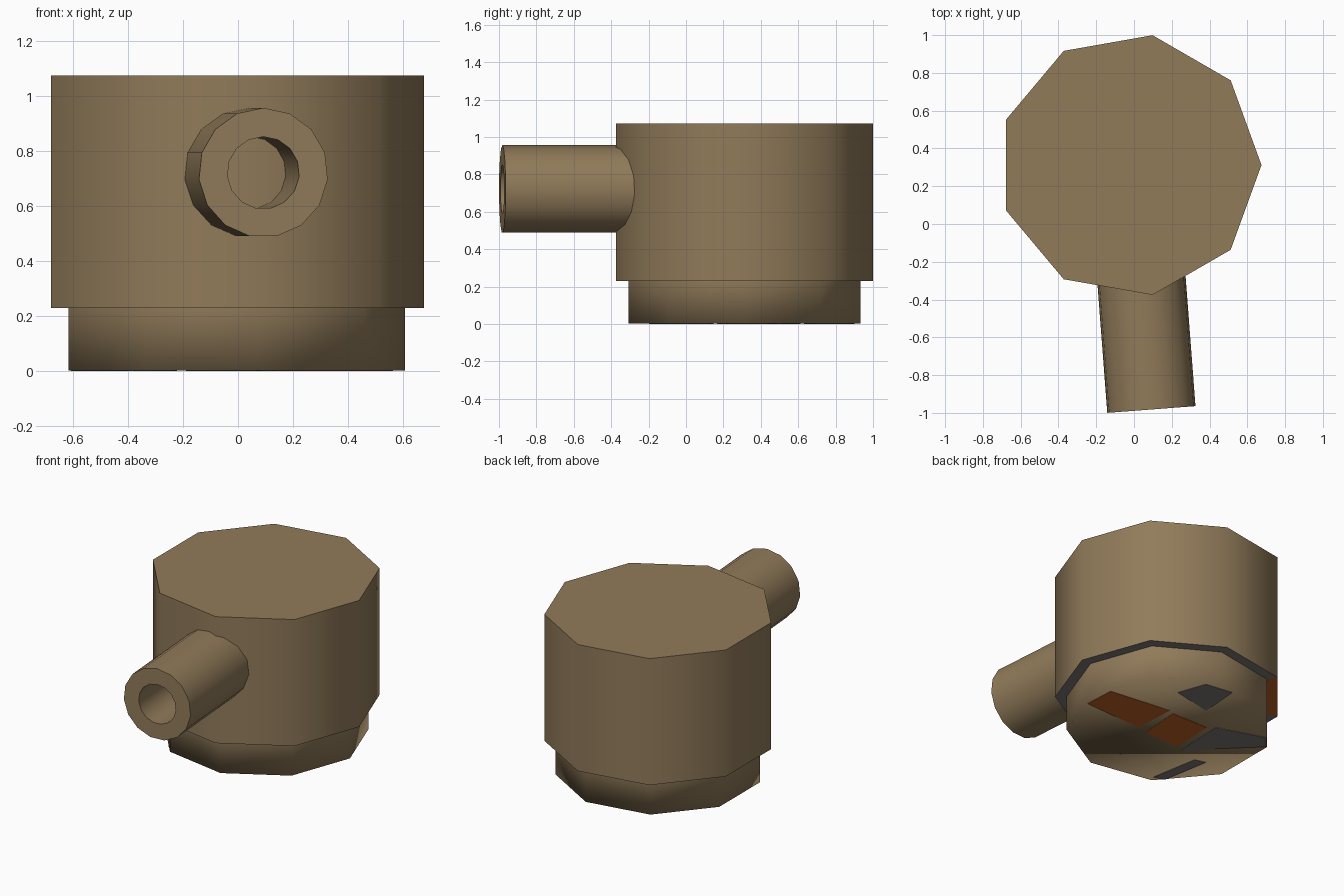
import bpy, bmesh, math
from mathutils import Matrix, Vector

if "Cube" in bpy.data.objects:
    bpy.data.objects.remove(bpy.data.objects["Cube"])


def material(name, rgb):
    m = bpy.data.materials.new(name)
    m.diffuse_color = (*rgb, 1)
    m.use_nodes = True
    m.node_tree.nodes["Principled BSDF"].inputs["Base Color"].default_value = m.diffuse_color
    return m


BROWN = material("tan_brown", (0.283, 0.198, 0.102))
GREY = material("mid_grey", (0.20, 0.19, 0.18))
ORANGE = material("rust_orange", (0.52, 0.114, 0.018))
CENTRE = Vector((-0.023, 0.312, 0))


def finish(bm, name, mats, angle=None):
    me = bpy.data.meshes.new(name)
    bm.to_mesh(me)
    bm.free()
    ob = bpy.data.objects.new(name, me)
    bpy.context.collection.objects.link(ob)
    for m in mats:
        me.materials.append(m)
    if angle:
        for o in bpy.context.selected_objects:
            o.select_set(False)
        ob.select_set(True)
        bpy.context.view_layer.objects.active = ob
        bpy.ops.object.shade_smooth_by_angle(angle=math.radians(angle))
    return ob


def ring(bm, n, r, z, start=0.0):
    return [bm.verts.new((r * math.cos(start + 2 * math.pi * i / n),
                          r * math.sin(start + 2 * math.pi * i / n), z)) for i in range(n)]


def bridge(bm, a, b):
    n = len(a)
    return [bm.faces.new((a[i], a[(i + 1) % n], b[(i + 1) % n], b[i])) for i in range(n)]


# Upper body: nine-sided drum, underside ledge grey with one orange wedge
bm = bmesh.new()
low, top = ring(bm, 9, 0.698, 0.23), ring(bm, 9, 0.698, 1.073)
bridge(bm, low, top)
bm.faces.new(top)
hub = bm.verts.new((0, 0, 0.23))
for i in range(9):
    f = bm.faces.new((hub, low[(i + 1) % 9], low[i]))
    f.material_index = 2 if i == 3 else 1
bm.normal_update()
finish(bm, "upper_body", (BROWN, GREY, ORANGE), 45).location = CENTRE

# Base: narrower nine-sided drum, shaded smooth round the bottom edge
bm = bmesh.new()
low, top = ring(bm, 9, 0.63, 0.002), ring(bm, 9, 0.63, 0.23)
bridge(bm, low, top)
bm.faces.new(low[::-1])
for f in bm.faces:
    f.smooth = True
finish(bm, "base", (BROWN,)).location = CENTRE

# Painted patches on the underside, in a frame turned to match their layout
patches = (
    (ORANGE, ((-.50, .316), (-.36, .465), (0, .23), (-.19, .024))),
    (ORANGE, ((-.146, -.036), (.018, .194), (.225, .024), (.043, -.207))),
    (GREY, ((.05, .45), (.22, .55), (.38, .45), (.22, .23))),
    (GREY, ((.28, .024), (.585, -.10), (.585, -.21), (.07, -.25))),
    (GREY, ((-.10, -.58), (-.03, -.61), (.22, -.40), (.15, -.37))),
)
for k, (mat, pts) in enumerate(patches):
    bm = bmesh.new()
    a = [bm.verts.new((x, y, 0)) for x, y in pts]
    b = [bm.verts.new((x, y, 0.004)) for x, y in pts]
    bridge(bm, a, b)
    bm.faces.new(a)
    bm.faces.new(b)
    bmesh.ops.recalc_face_normals(bm, faces=bm.faces[:])
    ob = finish(bm, f"underside_patch_{k + 1}", (mat,))
    # local x = screen right of the layout, local y = its near direction
    ob.matrix_world = Matrix.Translation(CENTRE) @ Matrix.Rotation(math.radians(50 - 90), 4, 'Z') @ Matrix.Scale(-1, 4, (1, 0, 0))
    ob.data.transform(Matrix.Scale(-1, 4, (1, 0, 0)))
    ob.data.flip_normals()
    ob.matrix_world = Matrix.Translation(CENTRE) @ Matrix.Rotation(math.radians(-40), 4, 'Z')

# Spout: hollow fifteen-sided tube running into the body
bm = bmesh.new()
N, LENGTH = 15, 0.74
up = math.pi / 2
rings = [ring(bm, N, r, z, up) for r, z in
         ((0.2355, -LENGTH), (0.2355, 0), (0.131, 0), (0.131, -LENGTH))]
for i in range(4):
    bridge(bm, rings[i], rings[(i + 1) % 4])
axis = Vector((0.076, -0.997, 0)).normalized()
side = Vector((0, 0, 1)).cross(axis)
rot = Matrix((side, Vector((0, 0, 1)), axis)).transposed()
if rot.determinant() < 0:
    rot = Matrix((-side, Vector((0, 0, 1)), axis)).transposed()
bm.transform(Matrix.Translation((0.092, -0.982, 0.7205)) @ rot.to_4x4())
bmesh.ops.recalc_face_normals(bm, faces=bm.faces[:])
finish(bm, "spout", (BROWN,), 45)
